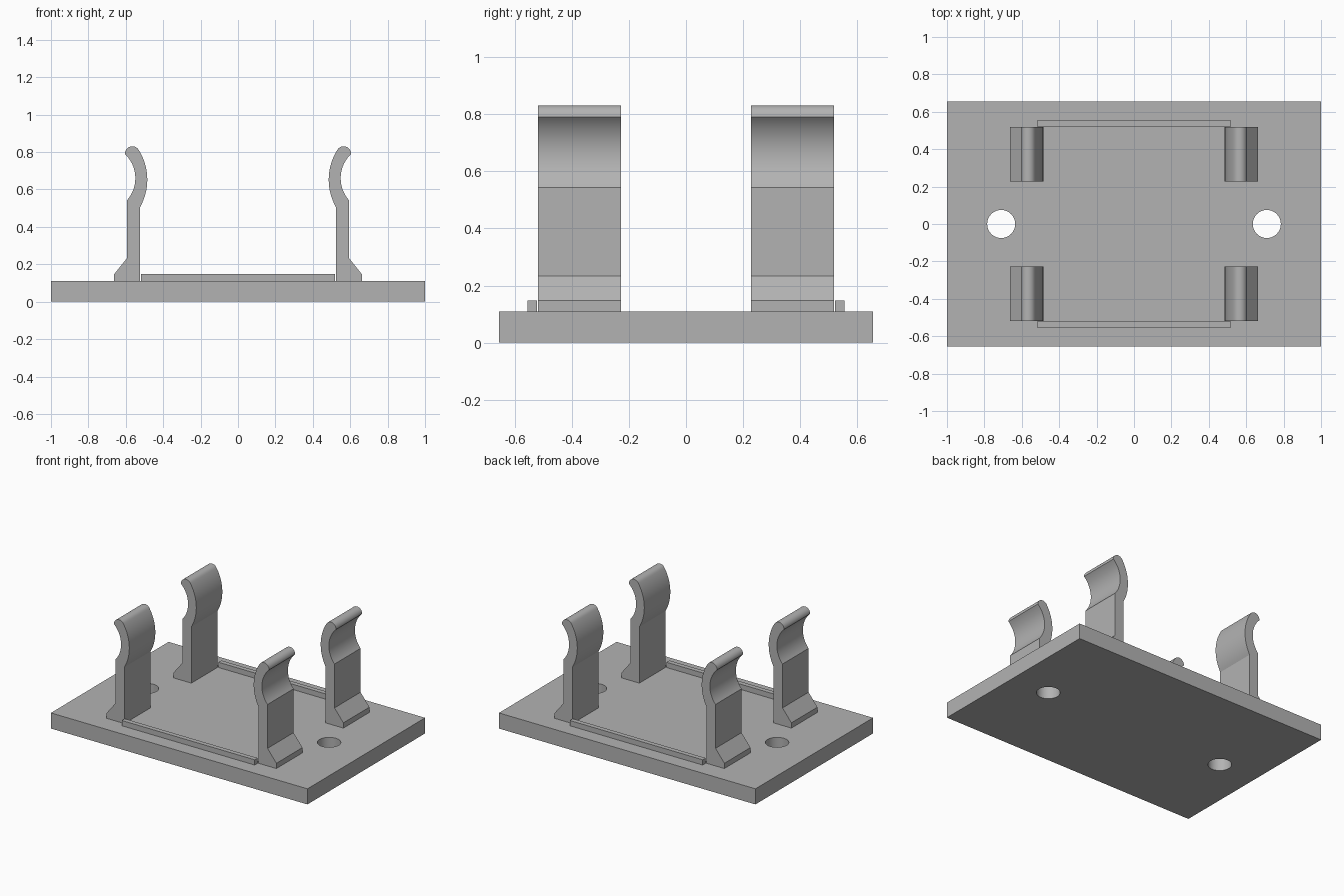
import bpy
import bmesh
import math
from mathutils import Vector

cube = bpy.data.objects.get("Cube")
if cube:
    bpy.data.objects.remove(cube, do_unlink=True)

BASE_TOP = 0.11

# Single grey plastic
grey = bpy.data.materials.new("grey plastic")
grey.use_nodes = True
colour = (0.45, 0.45, 0.45, 1)
grey.diffuse_color = colour
grey.node_tree.nodes["Principled BSDF"].inputs["Base Color"].default_value = colour


def finish(bm, name):
    bmesh.ops.recalc_face_normals(bm, faces=bm.faces)
    mesh = bpy.data.meshes.new(name)
    bm.to_mesh(mesh)
    bm.free()
    mesh.materials.append(grey)
    obj = bpy.data.objects.new(name, mesh)
    bpy.context.collection.objects.link(obj)
    return obj


def smooth(obj):
    bpy.ops.object.select_all(action="DESELECT")
    obj.select_set(True)
    bpy.context.view_layer.objects.active = obj
    bpy.ops.object.shade_smooth_by_angle(angle=math.radians(25))


def box(name, low, high):
    low, high = Vector(low), Vector(high)
    bm = bmesh.new()
    bmesh.ops.create_cube(bm, size=1)
    bmesh.ops.scale(bm, vec=high - low, verts=bm.verts)
    bmesh.ops.translate(bm, vec=(low + high) / 2, verts=bm.verts)
    return finish(bm, name)


def arc(a, b, c, steps):
    """Points on the circle from a through b to c."""
    a, b, c = Vector(a), Vector(b), Vector(c)
    u, v = b - a, c - a
    d = 2 * (u.x * v.y - u.y * v.x)
    offset = Vector((v.y * u.length_squared - u.y * v.length_squared,
                     u.x * v.length_squared - v.x * u.length_squared)) / d
    centre, start = a + offset, -offset
    end = c - centre
    sweep = math.atan2(start.x * end.y - start.y * end.x, start.dot(end))
    if (sweep > 0) != (d > 0):
        sweep += math.copysign(math.tau, d)
    first = math.atan2(start.y, start.x)
    angles = [first + sweep * i / steps for i in range(steps + 1)]
    return [(centre.x + start.length * math.cos(t),
             centre.y + start.length * math.sin(t)) for t in angles]


# Base plate with two screw holes
base = box("base_plate", (-1, -0.655, 0), (1, 0.655, BASE_TOP))
bm = bmesh.new()
for side in (-1, 1):
    hole = bmesh.ops.create_cone(bm, cap_ends=True, segments=48,
                                 radius1=0.075, radius2=0.075, depth=0.4)
    bmesh.ops.translate(bm, vec=(0.71 * side, 0, 0.05), verts=hole["verts"])
cutter = finish(bm, "screw_hole_cutter")
cutter.hide_render = True
cut = base.modifiers.new("screw holes", "BOOLEAN")
cut.operation, cut.solver, cut.object = "DIFFERENCE", "EXACT", cutter
bpy.context.view_layer.objects.active = base
bpy.ops.object.modifier_apply(modifier=cut.name)
bpy.data.objects.remove(cutter, do_unlink=True)
smooth(base)

# Locating ridges along the front and back
for label, side in (("front", -1), ("back", 1)):
    ys = sorted((0.521 * side, 0.554 * side))
    box(label + "_ridge", (-0.518, ys[0], BASE_TOP), (0.518, ys[1], 0.147))

# Spring clip outline: wedge foot, post, waisted grip and rounded lip
profile = [(0.523, BASE_TOP), (0.662, BASE_TOP), (0.662, 0.147), (0.593, 0.234)]
profile += arc((0.593, 0.543), (0.549, 0.655), (0.605, 0.79), 20)
profile += arc((0.605, 0.79), (0.566, 0.831), (0.53, 0.81), 12)[1:]
profile += arc((0.53, 0.81), (0.485, 0.655), (0.523, 0.507), 20)[1:]


def clip(name, x_side, y_side):
    bm = bmesh.new()
    face = bm.faces.new([bm.verts.new((x * x_side, 0.228 * y_side, z))
                         for x, z in profile])
    made = bmesh.ops.extrude_face_region(bm, geom=[face])["geom"]
    bmesh.ops.translate(bm, vec=(0, 0.29 * y_side, 0),
                        verts=[g for g in made if isinstance(g, bmesh.types.BMVert)])
    smooth(finish(bm, name))


for x_label, x_side in (("left", 1), ("right", -1)):
    for y_label, y_side in (("front", -1), ("back", 1)):
        clip(f"{y_label}_{x_label}_clip", x_side, y_side)
